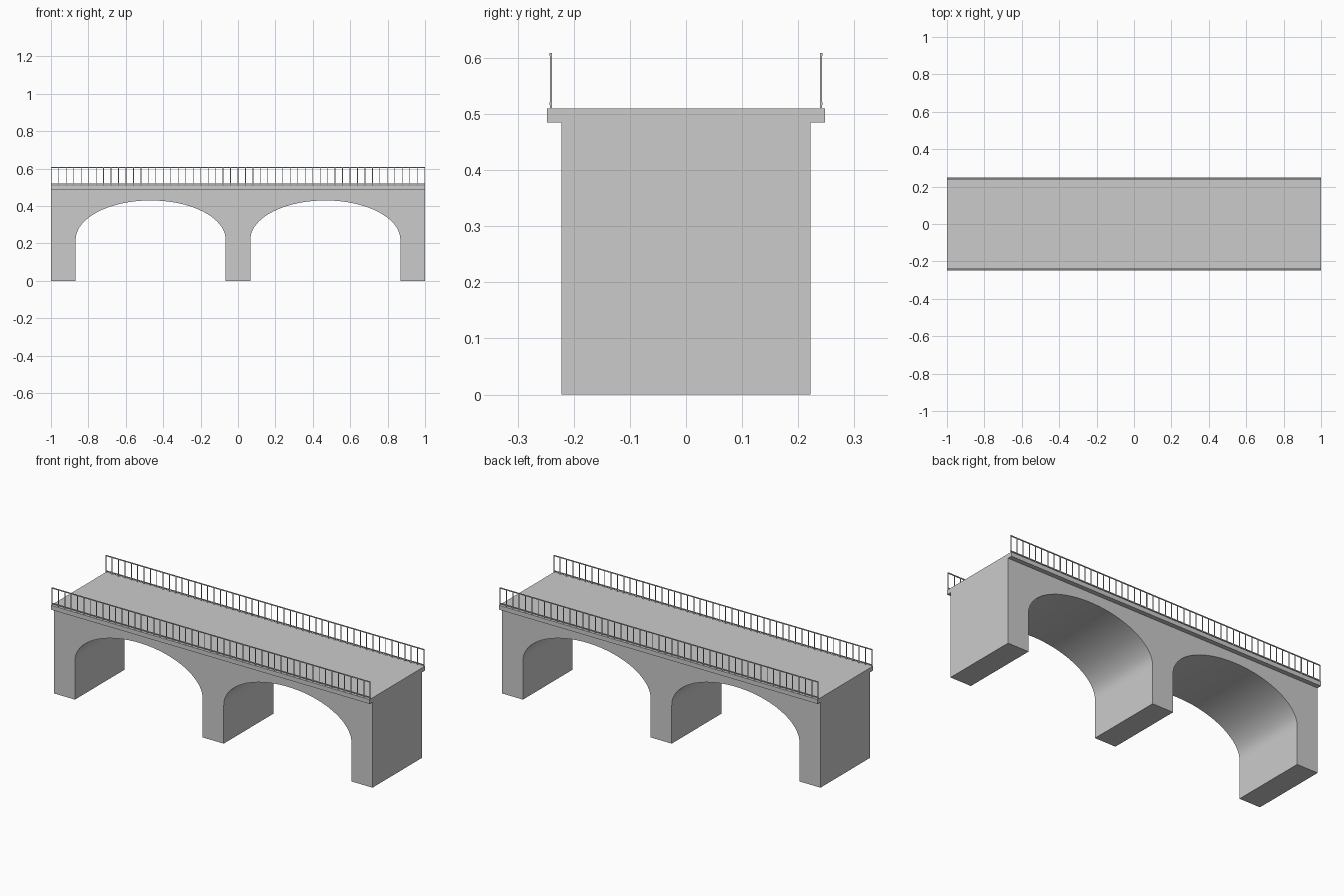
import bpy, bmesh, math

if "Cube" in bpy.data.objects:
    bpy.data.objects.remove(bpy.data.objects["Cube"])

HALF_W = 0.222      # half width of the masonry
BODY_TOP = 0.485
DECK_TOP = 0.51
PIER_W = 0.132


def add_box(bm, x0, x1, y0, y1, z0, z1):
    verts = bmesh.ops.create_cube(bm, size=1.0)["verts"]
    for v in verts:
        v.co.x = x1 if v.co.x > 0 else x0
        v.co.y = y1 if v.co.y > 0 else y0
        v.co.z = z1 if v.co.z > 0 else z0


def finish(bm, name):
    bmesh.ops.recalc_face_normals(bm, faces=bm.faces[:])
    mesh = bpy.data.meshes.new(name)
    bm.to_mesh(mesh)
    bm.free()
    obj = bpy.data.objects.new(name, mesh)
    bpy.context.collection.objects.link(obj)
    return obj


def box_object(name, *bounds):
    bm = bmesh.new()
    add_box(bm, *bounds)
    return finish(bm, name)


def arch_span(name, cx, half, spring, rise, segments=40):
    # strips between the elliptical soffit and the deck underside
    bm = bmesh.new()
    rings = []
    for i in range(segments + 1):
        a = math.pi * (1 - i / segments)
        x = cx + half * math.cos(a)
        z = spring + rise * math.sin(a)
        rings.append([bm.verts.new(p) for p in (
            (x, -HALF_W, z), (x, HALF_W, z),
            (x, HALF_W, BODY_TOP), (x, -HALF_W, BODY_TOP))])
    for a, b in zip(rings, rings[1:]):
        for k in range(4):
            n = (k + 1) % 4
            bm.faces.new((a[k], a[n], b[n], b[k]))
    bm.faces.new(rings[0])
    bm.faces.new(rings[-1])
    return finish(bm, name)


def railing(name, y):
    bm = bmesh.new()
    # top and bottom rails
    for z, r in ((0.606, 0.0025), (0.519, 0.0025)):
        add_box(bm, -1, 1, y - r, y + r, z - r, z + r)
    # evenly spaced balusters
    count, r = 51, 0.0018
    for i in range(count):
        x = -1 + r + (2 - 2 * r) * i / (count - 1)
        add_box(bm, x - r, x + r, y - r, y + r, DECK_TOP, 0.605)
    return finish(bm, name)


# Piers
for label, x0 in (("left", -1.0), ("middle", -PIER_W / 2), ("right", 1 - PIER_W)):
    box_object(label + "_pier", x0, x0 + PIER_W, -HALF_W, HALF_W, 0, BODY_TOP)

# Arched spans
half_span = (1 - 1.5 * PIER_W) / 2
for label, s in (("left", -1), ("right", 1)):
    arch_span(label + "_arch", s * (PIER_W / 2 + half_span), half_span, 0.22, 0.21)

# Overhanging deck slab
box_object("deck", -1, 1, -0.248, 0.248, BODY_TOP, DECK_TOP)

# Railings along both edges
for label, s in (("front", -1), ("back", 1)):
    railing(label + "_railing", s * 0.241)

# Smooth the arch undersides only
bpy.ops.object.select_all(action='DESELECT')
for obj in bpy.data.objects:
    if obj.name.endswith("_arch"):
        obj.select_set(True)
        bpy.context.view_layer.objects.active = obj
bpy.ops.object.shade_smooth_by_angle(angle=math.radians(30))
